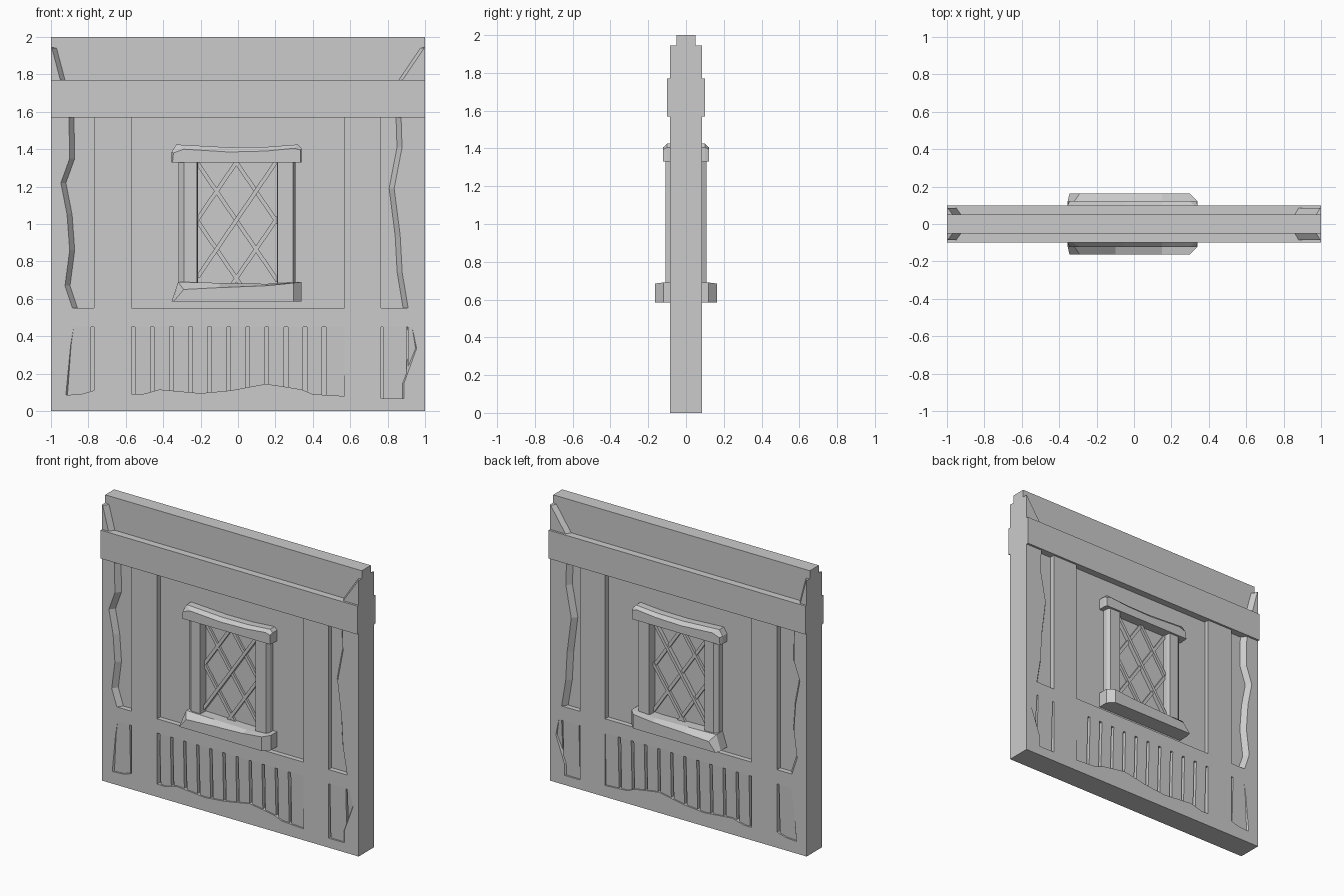
import bpy
import bmesh

cube = bpy.data.objects.get("Cube")
if cube:
    bpy.data.objects.remove(cube, do_unlink=True)

grey = bpy.data.materials.new("plain grey")
grey.use_nodes = True
colour = (0.6, 0.6, 0.6, 1)
grey.diffuse_color = colour
grey.node_tree.nodes["Principled BSDF"].inputs["Base Color"].default_value = colour

CORE, FACE = 0.05, 0.085   # half thickness of the core wall and of the timber face


def loft(name, sections, mirror=True):
    """Join matching (x, z) outlines placed at several distances from the wall centre."""
    bm = bmesh.new()
    rings = []
    for depth, outline in sections:
        rings.append([bm.verts.new((x, -depth, z)) for x, z in outline])
    for a, b in zip(rings, rings[1:]):
        for i in range(len(a)):
            j = (i + 1) % len(a)
            bm.faces.new((a[i], a[j], b[j], b[i]))
    bm.faces.new(rings[0])
    bm.faces.new(rings[-1])
    bmesh.ops.recalc_face_normals(bm, faces=bm.faces)
    mesh = bpy.data.meshes.new(name)
    bm.to_mesh(mesh)
    bm.free()
    mesh.materials.append(grey)
    obj = bpy.data.objects.new(name, mesh)
    bpy.context.collection.objects.link(obj)
    if mirror:
        mod = obj.modifiers.new("both_sides", 'MIRROR')
        mod.use_axis = (False, True, False)
        mod.use_mirror_merge = False
    return obj


def rect(x0, x1, z0, z1):
    return [(x0, z0), (x1, z0), (x1, z1), (x0, z1)]


def block(name, x0, x1, z0, z1, near=CORE, far=FACE):
    return loft(name, [(near, rect(x0, x1, z0, z1)), (far, rect(x0, x1, z0, z1))])


def box(name, half, z0, z1):
    return loft(name, [(-half, rect(-1, 1, z0, z1)), (half, rect(-1, 1, z0, z1))], False)


# Core wall and top beam
box("wall_core", CORE, 0, 2)
box("top_beam", 0.1, 1.57, 1.77)

# Outer posts with ragged, slanted inner edges
left_edge = [(-0.92, 0), (-0.92, 0.09), (-0.895, 0.35), (-0.87, 0.5), (-0.885, 0.55),
             (-0.925, 0.67), (-0.9, 0.86), (-0.914, 1.05), (-0.947, 1.22),
             (-0.9, 1.35), (-0.904, 1.57)]
right_edge = [(0.888, 0), (0.888, 0.15), (0.955, 0.335), (0.91, 0.55), (0.878, 0.74),
              (0.867, 0.94), (0.835, 1.19), (0.877, 1.41), (0.872, 1.57)]


def outer_post(name, edge, side):
    def outline(shift):
        return [(side, 0)] + [(x - side * shift, z) for x, z in edge] + [(side, 1.57)]
    loft(name, [(CORE, outline(0.027)), (FACE, outline(0))])


outer_post("left_outer_post", left_edge, -1)
outer_post("right_outer_post", right_edge, 1)

# Split post tops above the beam
for name, side, width, slant in (("left_post_top", -1, 0.05, 0.025),
                                 ("right_post_top", 1, 0.12, -0.02)):
    front = [(side, 1.77), (side * (1 - width), 1.77), (side * 0.995, 1.94), (side, 1.945)]
    back = [(x - side * abs(slant) if 0 < i < 3 else x, z) for i, (x, z) in enumerate(front)]
    loft(name, [(CORE, back), (FACE, front)])

# Inner posts
block("left_inner_post", -0.77, -0.57, 0, 1.57)
block("right_inner_post", 0.57, 0.765, 0, 1.57)

# Rails above the boarding
block("middle_rail", -0.57, 0.57, 0.45, 0.55)
block("left_rail", -0.95, -0.77, 0.45, 0.55)
block("right_rail", 0.765, 0.96, 0.45, 0.55)

# Wavy skirtings
wave = [(-0.57, 0.09), (-0.51, 0.09), (-0.42, 0.115), (-0.2, 0.095), (-0.04, 0.11),
        (0.15, 0.145), (0.25, 0.13), (0.34, 0.115), (0.4, 0.09), (0.57, 0.08)]
for name, top in (("middle_skirting", wave),
                  ("left_skirting", [(-0.93, 0.085), (-0.84, 0.09), (-0.77, 0.11)]),
                  ("right_skirting", [(0.765, 0.067), (0.9, 0.067)])):
    outline = [(top[0][0], 0)] + top + [(top[-1][0], 0)]
    loft(name, [(CORE, outline), (FACE, outline)])


# Boards that lean in slightly towards the floor, with open grooves between
def board(name, x0, x1, z0=0.03):
    obj = block(name, x0, x1, z0, 0.45)
    for v in obj.data.vertices:
        if v.co.y < -CORE - 0.01 and v.co.z < 0.4:
            v.co.y += 0.013


for i in range(11):
    start = -0.57 + i * 0.102
    end = 0.57 if i == 10 else start + 0.102
    board("board_%d" % (i + 1), start + 0.02, end)
board("left_side_board", -0.95, -0.785)
board("right_side_board", 0.775, 0.9)
board("right_edge_board", 0.91, 0.96, 0.24)

# Window jambs
for name, back, front in (("left_jamb", (-0.318, -0.215), (-0.29, -0.22)),
                          ("right_jamb", (0.208, 0.307), (0.212, 0.295))):
    loft(name, [(CORE, rect(*back, 0.66, 1.36)), (0.085, rect(*back, 0.66, 1.36)),
                (0.108, rect(*front, 0.66, 1.36))])

# Window lintel with a sagging, chamfered top
lintel = [(-0.355, 1.33), (0.34, 1.33), (0.34, 1.405), (0.32, 1.425), (0.15, 1.412),
          (-0.05, 1.41), (-0.33, 1.425), (-0.355, 1.385)]
lintel_front = [(-0.35, 1.33), (0.335, 1.33), (0.335, 1.395), (0.3, 1.405), (0.15, 1.39),
                (-0.05, 1.385), (-0.29, 1.4), (-0.345, 1.38)]
loft("window_lintel", [(CORE, lintel), (0.1, lintel), (0.122, lintel_front)])

# Window sill with clipped ends
sill = [(-0.355, 0.585), (0.34, 0.585), (0.34, 0.69), (0.15, 0.68), (-0.1, 0.685), (-0.32, 0.69)]
sill_front = [(-0.345, 0.585), (0.298, 0.585), (0.298, 0.685), (0.15, 0.67),
              (-0.1, 0.66), (-0.29, 0.65)]
loft("window_sill", [(CORE, sill), (0.12, sill), (0.163, sill_front)])

# Diagonal window lattice: each bar is trimmed to the opening
LEFT, RIGHT, LOW, HIGH = -0.22, 0.215, 0.68, 1.335
SLOPE, HALF = 1.47, 0.013


def lattice_bar(name, z_at_left, slope, height):
    ends = sorted(LEFT + (z - z_at_left) / slope for z in (LOW, HIGH))
    x0, x1 = max(LEFT, ends[0]), min(RIGHT, ends[1])
    z0, z1 = (z_at_left + slope * (x - LEFT) for x in (x0, x1))
    outline = [(x0 - HALF, z0), (x0 + HALF, z0), (x1 + HALF, z1), (x1 - HALF, z1)]
    loft(name, [(CORE, outline), (CORE + height, outline)])


for i, z in enumerate((0.4, 0.71, 1.02)):
    lattice_bar("rising_bar_%d" % (i + 1), z, SLOPE, 0.028 if i == 1 else 0.018)
for i, z in enumerate((1.02, 1.33, 1.64)):
    lattice_bar("falling_bar_%d" % (i + 1), z, -SLOPE, 0.015)
